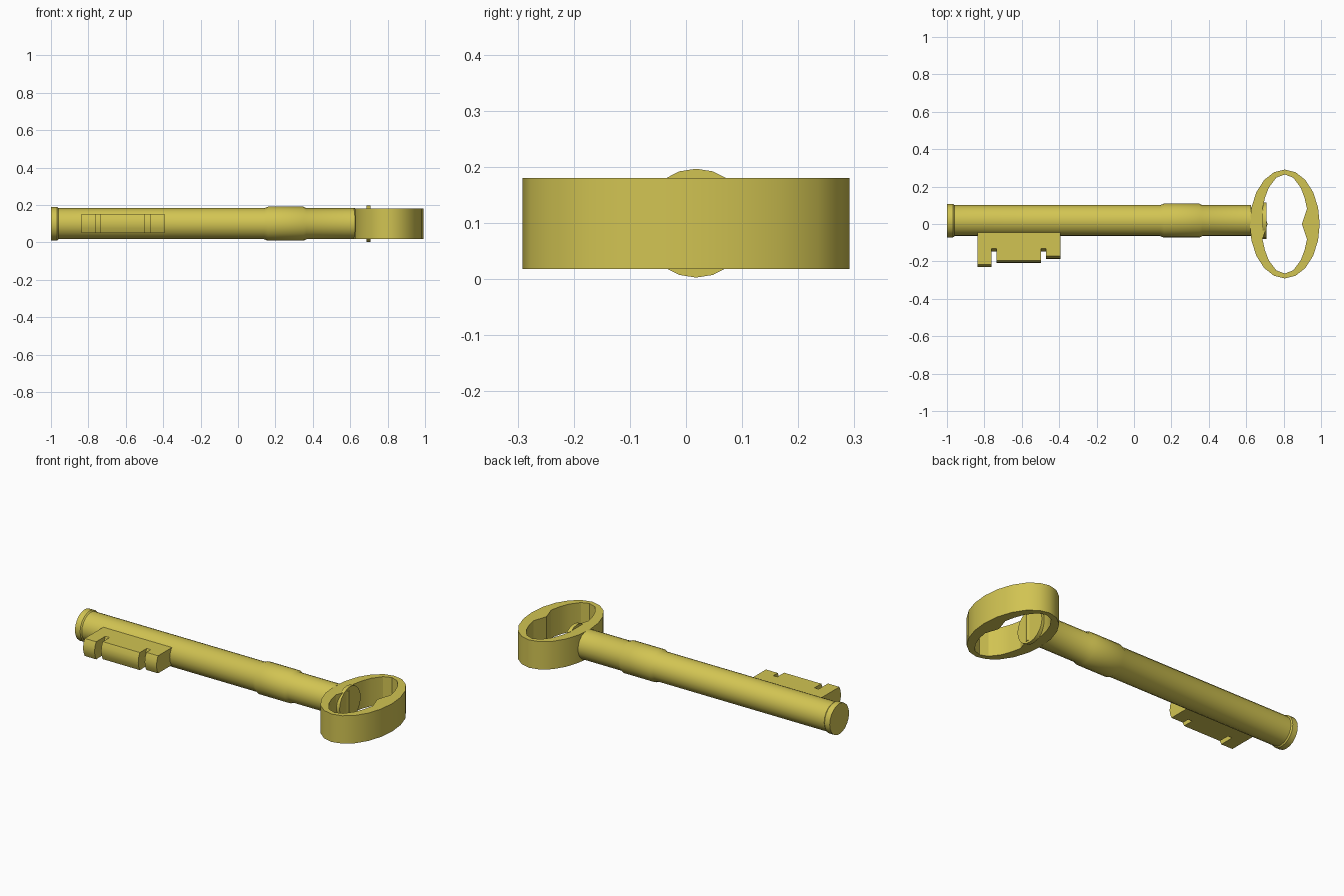
import bpy, bmesh
from math import sin, cos, pi, radians

if "Cube" in bpy.data.objects:
    bpy.data.objects.remove(bpy.data.objects["Cube"])

AXIS_Y, AXIS_Z = 0.018, 0.0995
Z0, Z1 = 0.018, 0.18

brass = bpy.data.materials.new("brass")
brass.diffuse_color = (0.64, 0.55, 0.085, 1)
brass.use_nodes = True
brass.node_tree.nodes["Principled BSDF"].inputs["Base Color"].default_value = brass.diffuse_color


def finish(name, bm, angle=30):
    bmesh.ops.recalc_face_normals(bm, faces=bm.faces)
    me = bpy.data.meshes.new(name)
    bm.to_mesh(me)
    bm.free()
    ob = bpy.data.objects.new(name, me)
    bpy.context.collection.objects.link(ob)
    me.materials.append(brass)
    bpy.ops.object.select_all(action='DESELECT')
    ob.select_set(True)
    bpy.context.view_layer.objects.active = ob
    bpy.ops.object.shade_smooth_by_angle(angle=radians(angle))
    return ob


def skin(bm, rings):
    for a, b in zip(rings, rings[1:]):
        n = len(a)
        for i in range(n):
            bm.faces.new((a[i], a[(i + 1) % n], b[(i + 1) % n], b[i]))


def turned(name, profile, sides=20):
    """Closed solid turned about the key's long axis from (x, radius) points."""
    bm = bmesh.new()
    rings = [[bm.verts.new((x, AXIS_Y + r * sin(2 * pi * i / sides),
                            AXIS_Z + r * cos(2 * pi * i / sides)))
              for i in range(sides)] for x, r in profile]
    skin(bm, rings)
    bm.faces.new(rings[0])
    bm.faces.new(rings[-1])
    return finish(name, bm)


# shaft with tip band, middle collar and narrow neck
turned("shaft", [(-1, 0.089), (-0.967, 0.089), (-0.96, 0.083), (0.14, 0.083),
                 (0.16, 0.091), (0.35, 0.091), (0.365, 0.083), (0.625, 0.083),
                 (0.625, 0.07), (0.695, 0.07)])

# round plate inside the bow
turned("neck_plate", [(0.688, 0.097), (0.709, 0.097)])

# oval bow: outer ellipse, inner outline with a cusp on each side
N = 20
CX = 0.806
outer = [(CX + 0.187 * cos(2 * pi * i / N), 0.291 * sin(2 * pi * i / N)) for i in range(N)]
quarter = [(0.092, 0), (0.119, 0.082), (0.106, 0.14), (0.085, 0.195), (0.045, 0.248), (0, 0.265)]
half = quarter + [(-x, y) for x, y in reversed(quarter[:-1])]
inner = [(CX + x, y) for x, y in half + [(x, -y) for x, y in reversed(half[1:-1])]]
bm = bmesh.new()
rings = [[bm.verts.new((x, y, z)) for x, y in loop]
         for loop, z in ((outer, Z0), (outer, Z1), (inner, Z1), (inner, Z0))]
skin(bm, rings + rings[:1])
finish("bow", bm)

# bit: toothed outline stacked in z, tooth ends gently rounded
outline = [(-0.836, 0), (-0.836, -0.231), (-0.762, -0.231), (-0.762, -0.146),
           (-0.735, -0.146), (-0.735, -0.209), (-0.496, -0.209), (-0.496, -0.146),
           (-0.47, -0.146), (-0.47, -0.187), (-0.394, -0.187), (-0.394, 0)]
bm = bmesh.new()
rings = []
for k in range(5):
    t = k / 2 - 1
    rings.append([bm.verts.new((x, y + 0.015 * t * t if y else y, 0.1015 + 0.051 * t))
                  for x, y in outline])
skin(bm, rings)
bm.faces.new(rings[0])
bm.faces.new(rings[-1])
finish("bit", bm)
